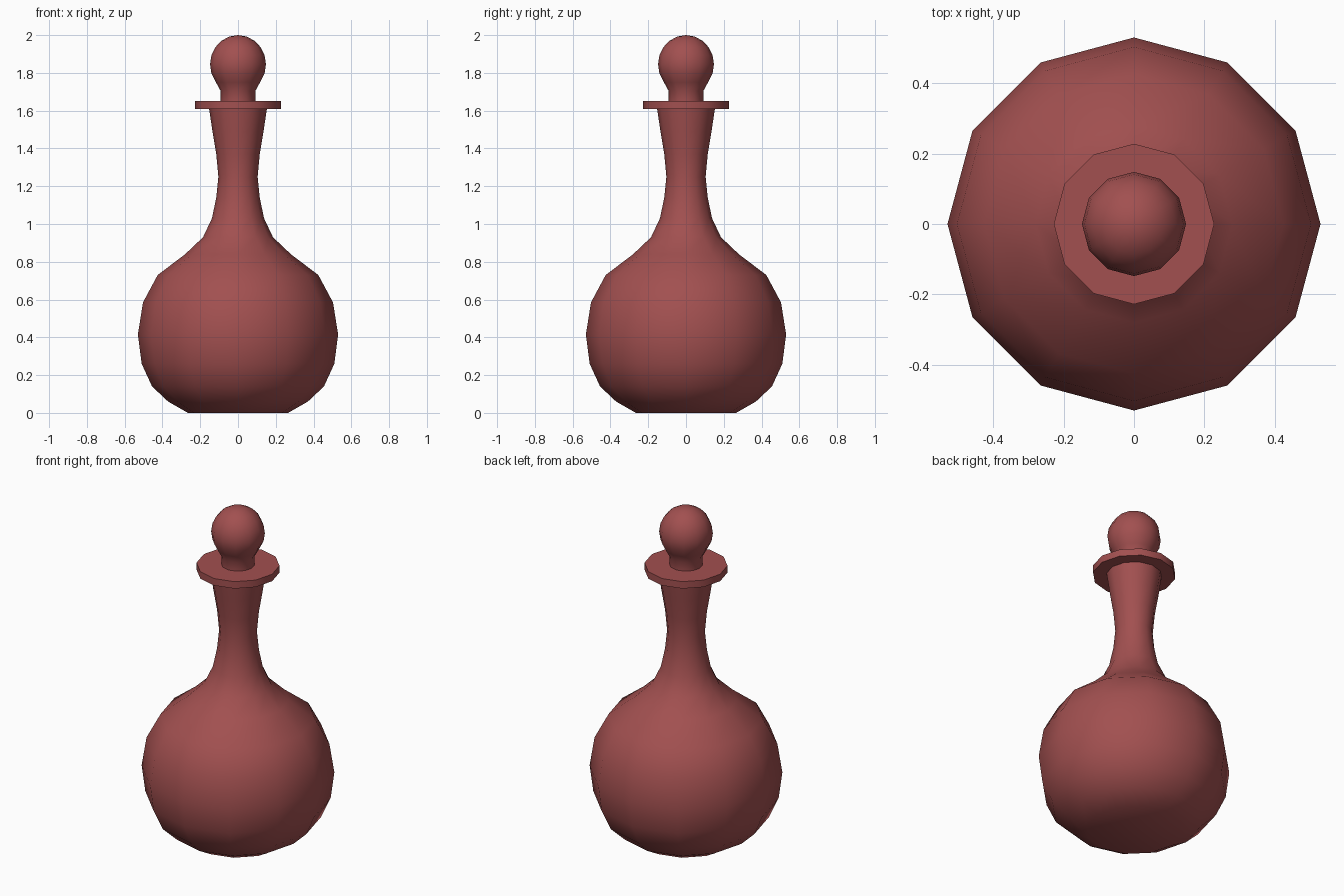
import bpy, bmesh, math

if "Cube" in bpy.data.objects:
    bpy.data.objects.remove(bpy.data.objects["Cube"])

SIDES = 12

mat = bpy.data.materials.new("red_glass")
mat.diffuse_color = (0.36, 0.08, 0.08, 1)
mat.use_nodes = True
mat.node_tree.nodes["Principled BSDF"].inputs["Base Color"].default_value = mat.diffuse_color


def lathe(name, profile, angle=40):
    """Spin a closed (radius, height) profile around z with 12 sides."""
    bm = bmesh.new()
    rings = []
    for r, z in profile:
        if r == 0:
            rings.append([bm.verts.new((0, 0, z))] * SIDES)
        else:
            rings.append([bm.verts.new((r * math.cos(i * math.tau / SIDES),
                                        r * math.sin(i * math.tau / SIDES), z))
                          for i in range(SIDES)])
    for a, b in zip(rings, rings[1:]):
        for i in range(SIDES):
            j = (i + 1) % SIDES
            bm.faces.new(list(dict.fromkeys((a[i], a[j], b[j], b[i]))))
    # flat caps on open ends
    for ring in (rings[0], rings[-1]):
        if ring[0] is not ring[1]:
            bm.faces.new(ring)
    bmesh.ops.recalc_face_normals(bm, faces=bm.faces)
    mesh = bpy.data.meshes.new(name)
    bm.to_mesh(mesh)
    bm.free()
    mesh.materials.append(mat)
    obj = bpy.data.objects.new(name, mesh)
    bpy.context.collection.objects.link(obj)
    bpy.ops.object.select_all(action='DESELECT')
    obj.select_set(True)
    bpy.context.view_layer.objects.active = obj
    bpy.ops.object.shade_smooth_by_angle(angle=math.radians(angle))
    return obj


# Round belly, neck and flat rim in one profile
lathe("bottle", [
    (0.265, 0), (0.37, 0.06), (0.455, 0.14), (0.51, 0.26), (0.53, 0.415),
    (0.503, 0.585), (0.425, 0.73), (0.28, 0.84), (0.185, 0.93), (0.138, 1.03),
    (0.115, 1.14), (0.104, 1.25), (0.115, 1.37), (0.135, 1.49), (0.153, 1.61),
    (0.228, 1.61), (0.228, 1.652)])

# Stopper: short stem flowing into a ball
ball = [(0.148 * math.cos(math.radians(a)), 1.845 + 0.155 * math.sin(math.radians(a)))
        for a in (-38, -18, 0, 18, 36, 54, 72)]
lathe("stopper", [(0.092, 1.645), (0.092, 1.705)] + ball + [(0, 2.0)], 50)
